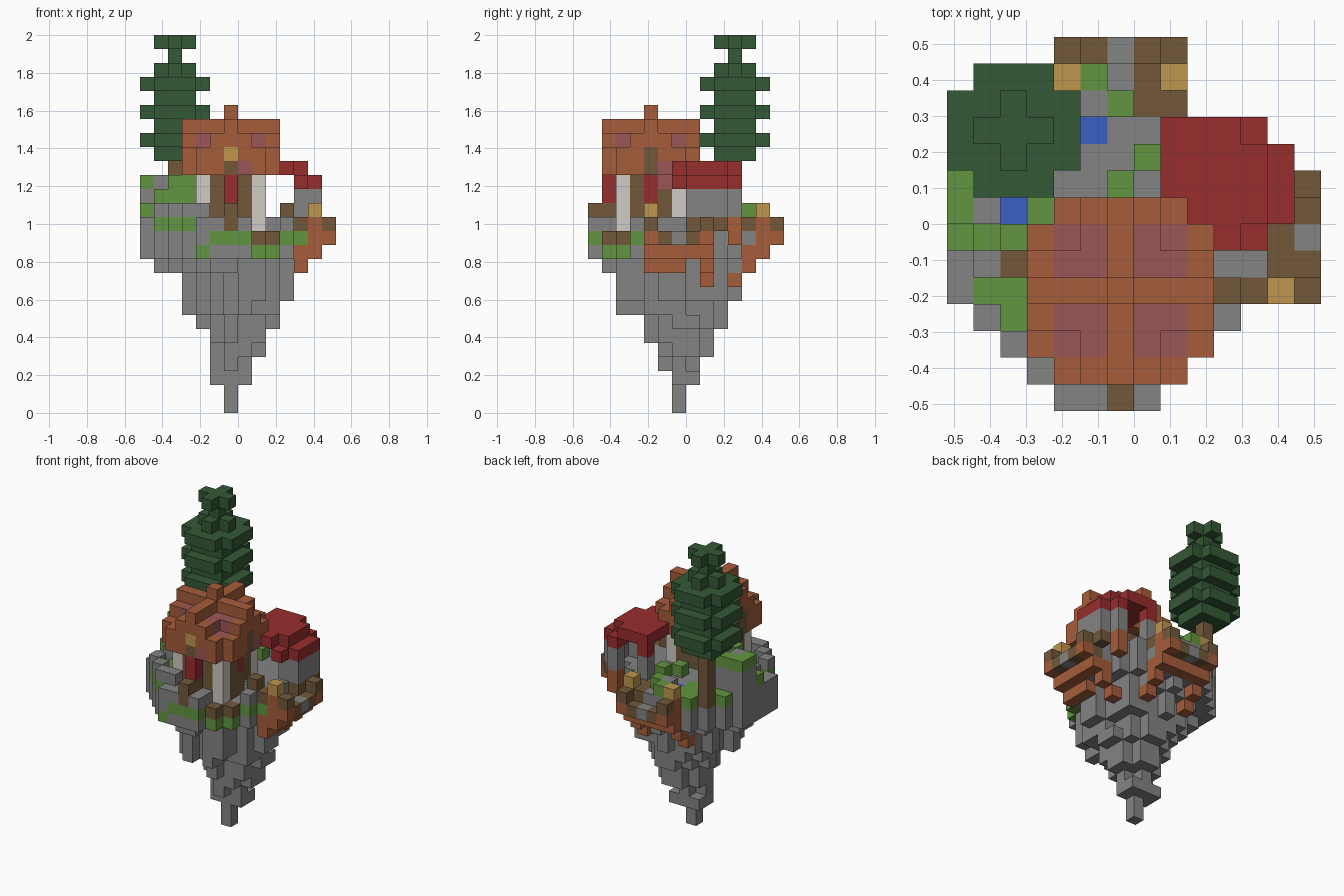
import bpy, bmesh, random

cube = bpy.data.objects.get("Cube")
if cube:
    bpy.data.objects.remove(cube)

random.seed(11)
S = 2 / 27          # block size
HALF = 7            # half the width in blocks
cells = {}          # (i, j, k) -> (part, colour)

COLOURS = {
    "stone": (0.23, 0.23, 0.23),
    "pine": (0.034, 0.098, 0.036),
    "grass": (0.12, 0.30, 0.05),
    "clay": (0.38, 0.109, 0.043),
    "rose": (0.335, 0.094, 0.096),
    "red": (0.315, 0.026, 0.026),
    "wood": (0.168, 0.098, 0.042),
    "tan": (0.52, 0.305, 0.078),
    "water": (0.043, 0.118, 0.55),
    "plaster": (0.63, 0.60, 0.56),
}
mats = {}
for name, rgb in COLOURS.items():
    m = bpy.data.materials.new(name)
    m.use_nodes = True
    m.diffuse_color = (*rgb, 1)
    bsdf = m.node_tree.nodes["Principled BSDF"]
    bsdf.inputs["Base Color"].default_value = (*rgb, 1)
    bsdf.inputs["Roughness"].default_value = 0.9
    mats[name] = m
NAMES = list(COLOURS)


def box(part, colour, i, j, k):
    """Fill blocks; each of i, j, k is one index or an inclusive (low, high) pair."""
    spans = [r if isinstance(r, tuple) else (r, r) for r in (i, j, k)]
    for x in range(spans[0][0], spans[0][1] + 1):
        for y in range(spans[1][0], spans[1][1] + 1):
            for z in range(spans[2][0], spans[2][1] + 1):
                cells[x, y, z] = (part, colour)


# Floating rock: (lowest i, highest i, lowest j, highest j) for each layer
LAYERS = [(6, 6, 6, 6), (6, 6, 6, 6), (5, 7, 6, 7), (5, 7, 5, 7), (5, 8, 5, 8),
          (5, 8, 4, 8), (4, 9, 4, 9), (3, 9, 2, 9), (3, 10, 2, 10), (3, 10, 2, 10),
          (1, 11, 1, 11), (0, 12, 0, 12), (0, 12, 0, 12)]
jitter = {(i, j): random.uniform(-0.12, 0.22) for i in range(14) for j in range(14)}
for k, (a, b, c, d) in enumerate(LAYERS):
    power = 1.7 if k < 11 else 2
    for i in range(a, b + 1):
        for j in range(c, d + 1):
            u = abs(i - (a + b) / 2) / ((b - a + 1) / 2)
            v = abs(j - (c + d) / 2) / ((d - c + 1) / 2)
            rough = jitter[i, j] if 2 < k < 11 else 0
            limit = 0.74 if k > 9 and i > 7 else 0.96
            if u ** power + v ** power + rough < limit:
                box("rock", "stone", i, j, k)

# Grass band and stone fence around the front rim
for i, j, top in ((1, 3, 13), (2, 2, 13), (3, 1, 13), (5, 0, 12), (7, 0, 12), (10, 3, 12)):
    box("lawn", "grass", i, j, top)
    box("fence", "stone", i, j, top + 1)
box("fence", "stone", 0, 4, 13)
box("fence", "stone", 4, 0, (12, 13))
box("lawn", "grass", 6, 0, 12)
box("lawn", "grass", 4, 0, 11)
box("lawn", "grass", 11, 4, 12)
for i, j in ((8, 1), (9, 2)):
    box("lawn", "grass", i, j, 11)
    box("fence", "wood", i, j, 12)
box("fence", "wood", 6, 0, (13, 14))
box("fence", "stone", 4, 1, (13, 14))
box("fence", "stone", (5, 7), 1, 13)

# Raised left terrace with a small pool
box("lawn", "grass", (1, 3), (3, 4), 13)
box("terrace", "stone", 0, 5, (12, 13))
box("terrace", "stone", 1, 5, (12, 14))
box("terrace", "wood", 2, 5, (13, 14))
box("terrace", "stone", (0, 3), (6, 8), (12, 13))
for i in range(4):
    box("terrace", "stone", i, (7, 8), (14, 15))
    box("lawn", "grass", i, 6, (14, min(14 + i, 16)))
    if i != 2:
        box("lawn", "grass", i, 7, 16)
    box("lawn", "grass", i, 8, 16)
box("terrace", "stone", 1, 7, 16)
box("pool", "water", 2, 7, 15)

# Back courtyard
for i in range(1, 12):
    for j in range(5, 13):
        if (i, j, 12) in cells and (i, j, 13) not in cells:
            if i < 5 and j > 8:
                box("lawn", "grass", i, j, 13)
            elif i > 3 and j < 12:
                box("courtyard", "stone", i, j, 13)
for i, j in ((6, 11), (5, 12), (7, 9), (6, 8)):
    box("courtyard", "stone", i, j, 13)
    box("lawn", "grass", i, j, 14)
box("courtyard", "stone", 5, 11, 14)
box("courtyard", "stone", 6, 12, 13)
box("pool", "water", 5, 10, 13)

# Back landing: dipped wooden deck over a clay hull
box("back_landing", "wood", (4, 8), 13, 12)
box("back_landing", "stone", 6, 13, 12)
box("back_landing", "wood", (7, 8), (11, 12), 13)
box("back_hull", "clay", (4, 8), 12, (11, 12))
# Side landing
box("side_landing", "wood", 13, (4, 8), 12)
box("side_landing", "stone", 13, 6, 12)
box("side_hull", "clay", 12, (4, 8), 11)
box("side_landing", "wood", 12, (4, 8), 12)
box("side_landing", "wood", (10, 11), 4, 13)
box("side_landing", "wood", 10, 4, 14)
box("side_hull", "clay", 12, 4, (12, 13))
box("side_hull", "clay", 11, (4, 6), 10)
box("side_hull", "clay", 10, 8, 9)
# Raised ends and struts of both landings
for e in (4, 8):
    box("back_landing", "wood", e, 13, 13)
    box("back_hull", "clay", e, 13, 12)
    box("back_hull", "clay", e, 12, 13)
    box("back_hull", "clay", e, 11, (10, 11))
    box("back_hull", "clay", e, 10, 9)
    box("side_landing", "wood", 13, e, 13)
    box("side_hull", "clay", 13, e, 12)
    box("side_hull", "clay", 11, e, (10, 11))
    box("landing_posts", "tan", e, 12, 14)
box("landing_posts", "tan", 12, 4, 14)

# House walls, corner pillars, door and window
for j in (2, 6):
    box("house_wall", "wood", (4, 8), j, (13, 16))
for i in (4, 8):
    box("house_wall", "wood", i, (2, 6), (13, 16))
    for j in (2, 6):
        box("pillar", "plaster", i, j, (13, 16))
    box("window", "red", i, 4, (15, 16))
box("house_wall", "rose", 8, 5, 16)
box("door", "red", 6, 1, (15, 16))
box("door", "wood", 6, 1, (13, 14))

# Cross-gabled roof with rose valleys
for i in range(3, 10):
    for j in range(1, 8):
        di, dj = abs(i - 6), abs(j - 4)
        if di == 3 and dj == 3:
            continue
        top = 20 - min(di, dj)
        box("house_roof", "clay", i, j, (17, top))
        if di in (1, 2) and dj in (1, 2):
            box("house_roof", "rose", i, j, top)
box("house_roof", "clay", 6, 4, 21)
for j in (1, 7):
    box("gable_window", "wood", 6, j, 17)
    box("gable_window", "tan", 6, j, 18)
for i in (3, 9):
    box("gable_window", "wood", i, 4, (17, 18))
box("gable_window", "rose", 7, 1, 17)
box("gable_window", "rose", 9, 5, 17)

# Side hut: open stone walls and red stepped roof
box("hut_wall", "stone", 8, 10, (14, 15))
box("hut_wall", "stone", 11, 10, (14, 15))
box("hut_wall", "stone", 12, (7, 9), (14, 15))
box("hut_wall", "stone", 11, 7, (14, 15))
box("hut_base", "wood", 12, (7, 9), 13)
box("hut_base", "clay", 11, 10, (12, 13))
box("hut_roof", "red", 12, (7, 9), 16)
box("hut_roof", "red", 11, (6, 10), 16)
box("hut_roof", "red", 8, 10, 16)
box("hut_roof", "red", (8, 10), (7, 10), 17)
box("hut_roof", "red", 11, (7, 9), 17)
box("hut_roof", "red", 10, 6, 17)

# Pine tree: wide and narrow tiers on a trunk
box("tree_trunk", "wood", 2, 10, (13, 17))
for k in range(18, 25):
    wide = k in (19, 21, 23)
    r = 2 if wide else 1
    for i in range(-r, r + 1):
        for j in range(-r, r + 1):
            corner = abs(i) == r and abs(j) == r
            if not (corner and (wide or k == 24)):
                box("tree_crown", "pine", 2 + i, 10 + j, k)
box("tree_crown", "pine", 2, 10, (25, 26))
box("tree_crown", "pine", (1, 3), 10, 26)
box("tree_crown", "pine", 2, (9, 11), 26)


# Turn each part's blocks into a mesh of its exposed faces
def build(part):
    bm = bmesh.new()
    for (i, j, k), (owner, colour) in cells.items():
        if owner != part:
            continue
        for axis in range(3):
            for side in (0, 1):
                n = [i, j, k]
                n[axis] += 2 * side - 1
                if tuple(n) in cells:
                    continue
                quad = []
                for p, q in ((0, 0), (1, 0), (1, 1), (0, 1)):
                    c = [i, j, k]
                    c[axis] += side
                    c[(axis + 1) % 3] += p
                    c[(axis + 2) % 3] += q
                    quad.append(bm.verts.new(((c[0] - HALF) * S, (c[1] - HALF) * S, c[2] * S)))
                face = bm.faces.new(quad if side else quad[::-1])
                face.material_index = NAMES.index(colour)
    bmesh.ops.remove_doubles(bm, verts=bm.verts, dist=S / 100)
    mesh = bpy.data.meshes.new(part)
    bm.to_mesh(mesh)
    bm.free()
    for name in NAMES:
        mesh.materials.append(mats[name])
    bpy.context.collection.objects.link(bpy.data.objects.new(part, mesh))


for part in sorted({owner for owner, _ in cells.values()}):
    build(part)
